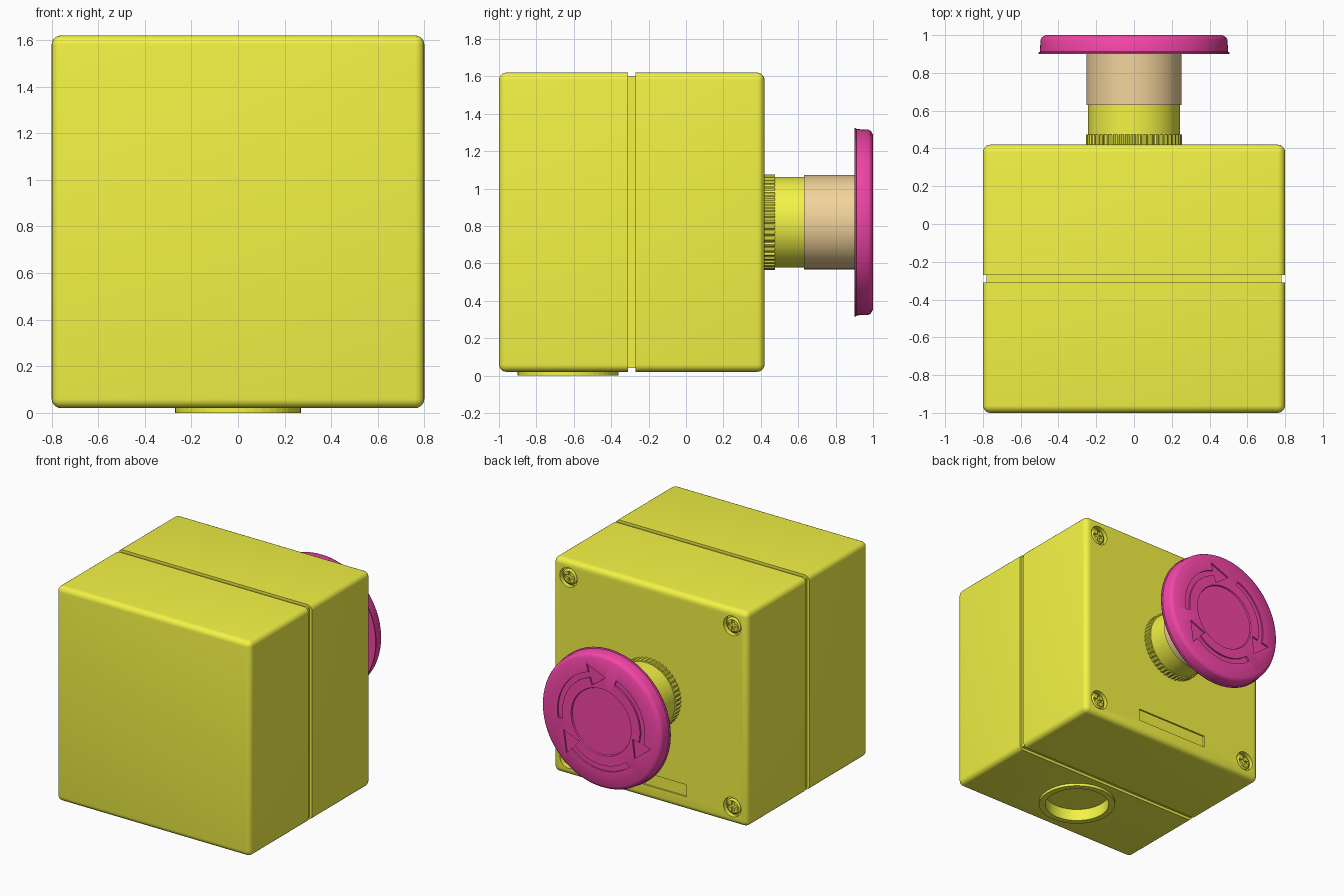
import bpy, bmesh
from math import sin, cos, pi, radians
from mathutils import Matrix

if "Cube" in bpy.data.objects:
    bpy.data.objects.remove(bpy.data.objects["Cube"])

ZC = 0.82  # height of the button axis


def material(name, rgb):
    m = bpy.data.materials.new(name)
    m.diffuse_color = (*rgb, 1)
    m.use_nodes = True
    m.node_tree.nodes["Principled BSDF"].inputs["Base Color"].default_value = m.diffuse_color
    return m


YELLOW = material("yellow", (0.9, 0.9, 0.06))
RED = material("crimson", (0.9, 0.06, 0.39))
ORANGE = material("orange", (0.9, 0.66, 0.33))


def finish(name, bm, mat):
    bmesh.ops.remove_doubles(bm, verts=bm.verts, dist=1e-5)
    bmesh.ops.recalc_face_normals(bm, faces=bm.faces)
    me = bpy.data.meshes.new(name)
    bm.to_mesh(me)
    bm.free()
    ob = bpy.data.objects.new(name, me)
    bpy.context.collection.objects.link(ob)
    me.materials.append(mat)
    return ob


def activate(ob):
    bpy.ops.object.select_all(action='DESELECT')
    ob.select_set(True)
    bpy.context.view_layer.objects.active = ob


def smooth(ob):
    activate(ob)
    bpy.ops.object.shade_smooth_by_angle(angle=radians(32))


def cut(ob, cutters):
    for c in cutters:
        c.hide_render = True
        mod = ob.modifiers.new("cut", 'BOOLEAN')
        mod.operation, mod.solver, mod.object = 'DIFFERENCE', 'EXACT', c
        activate(ob)
        bpy.ops.object.modifier_apply(modifier=mod.name)
        bpy.data.objects.remove(c)


def box(name, lo, hi, mat=YELLOW, radius=0, sharp_y=None):
    """Box with rounded edges, leaving the rim at y = sharp_y square."""
    bm = bmesh.new()
    size = [b - a for a, b in zip(lo, hi)]
    mid = [(a + b) / 2 for a, b in zip(lo, hi)]
    bmesh.ops.create_cube(bm, size=1, matrix=Matrix.Translation(mid) @ Matrix.Diagonal((*size, 1)))
    if radius:
        edges = [e for e in bm.edges if sharp_y is None
                 or not all(abs(v.co.y - sharp_y) < 1e-4 for v in e.verts)]
        bmesh.ops.bevel(bm, geom=edges, offset=radius, segments=5, profile=0.5, affect='EDGES')
    return finish(name, bm, mat)


def lathe(name, profile, centre=(0, 0, ZC), axis='Y', mat=YELLOW, segs=64, closed=False, teeth=0):
    """Spin (radius, position) points about the given axis."""
    bm = bmesh.new()
    rows = []
    for r, h in profile:
        row = []
        for i in range(segs):
            a = 2 * pi * i / segs
            q = r - (teeth if r > 0.2 and i % 4 > 1 else 0)
            u, w = q * cos(a), q * sin(a)
            p = (u, h, w) if axis == 'Y' else (u, w, h)
            row.append(bm.verts.new([s + t for s, t in zip(p, centre)]))
        rows.append(row)
    pairs = list(zip(rows, rows[1:])) + ([(rows[-1], rows[0])] if closed else [])
    for a, b in pairs:
        for i in range(segs):
            j = (i + 1) % segs
            bm.faces.new((a[i], a[j], b[j], b[i]))
    if not closed:
        bm.faces.new(rows[0])
        bm.faces.new(rows[-1])
    return finish(name, bm, mat)


def rod(name, r, h0, h1, **kw):
    return lathe(name, [(r, h0), (r, h1)], **kw)


def arrow_cutter(a0, y0, y1):
    """Curved clockwise arrow prism centred on the button."""
    r0, r1 = 0.32, 0.36
    arc = [a0 + 95 - 83 * i / 14 for i in range(15)]
    pts = [(r1, a) for a in arc] + [(0.42, a0 + 12), (0.34, a0 - 11), (0.265, a0 + 12)]
    pts += [(r0, a) for a in reversed(arc)]
    bm = bmesh.new()
    ring = [bm.verts.new((-r * cos(radians(a)), y0, ZC + r * sin(radians(a)))) for r, a in pts]
    face = bm.faces.new(ring)
    ext = bmesh.ops.extrude_face_region(bm, geom=[face])
    for v in ext["geom"]:
        if isinstance(v, bmesh.types.BMVert):
            v.co.y = y1
    return finish("arrow_cutter", bm, RED)


# Enclosure: rear half, recessed seam and lid
base = box("enclosure_base", (-.8, -1, .02), (.8, -.31, 1.62), radius=.04, sharp_y=-.31)
box("seam_gasket", (-.78, -.35, .04), (.78, -.23, 1.60), radius=0)
lid = box("enclosure_lid", (-.8, -.27, .02), (.8, .42, 1.62), radius=.04, sharp_y=-.27)

# Cable entry in the underside, with its raised rim
entry = (0, -.63, 0)
cut(base, [rod("entry_cutter", .225, -.05, .09, centre=entry, axis='Z', segs=48)])
lathe("cable_entry_rim", [(.225, 0), (.27, 0), (.27, .03), (.225, .03)],
      centre=entry, axis='Z', segs=48, closed=True)

# Lid recesses: corner screw wells and a label slot
corners = [(x, 0, z) for x in (-.675, .675) for z in (.145, 1.495)]
cut(lid, [rod("well_cutter", .072, .385, .5, centre=c, segs=32) for c in corners]
    + [box("label_cutter", (-.3, .408, .12), (.3, .5, .21))])
for ob in (base, lid):
    smooth(ob)

# Cross-head screws
screw = lathe("lid_screw", [(.058, .375), (.058, .402), (.045, .412)], centre=(0, 0, 0), segs=32)
cut(screw, [box("slot_cutter", (-.04, .393, -.011), (.04, .45, .011)),
            box("slot_cutter", (-.011, .393, -.04), (.011, .45, .04))])
smooth(screw)
screw.location = corners[0]
for c in corners[1:]:
    twin = screw.copy()
    twin.location = c
    bpy.context.collection.objects.link(twin)

# Button stem: knurled collar, neck and sleeve
rod("knurled_collar", .255, .41, .475, segs=192, teeth=.008)
smooth(rod("button_neck", .243, .41, .64))
smooth(rod("button_sleeve", .252, .63, .905, mat=ORANGE))

# Mushroom head with sunken centre disc and three turning arrows
head = lathe("mushroom_head", [(.2, .9), (.505, .9), (.505, .908), (.498, .912), (.495, .975),
                               (.488, .988), (.468, 1), (.247, 1), (.243, .99)], mat=RED, segs=96)
cut(head, [arrow_cutter(95 + 120 * k, .988, 1.05) for k in range(3)])
smooth(head)
